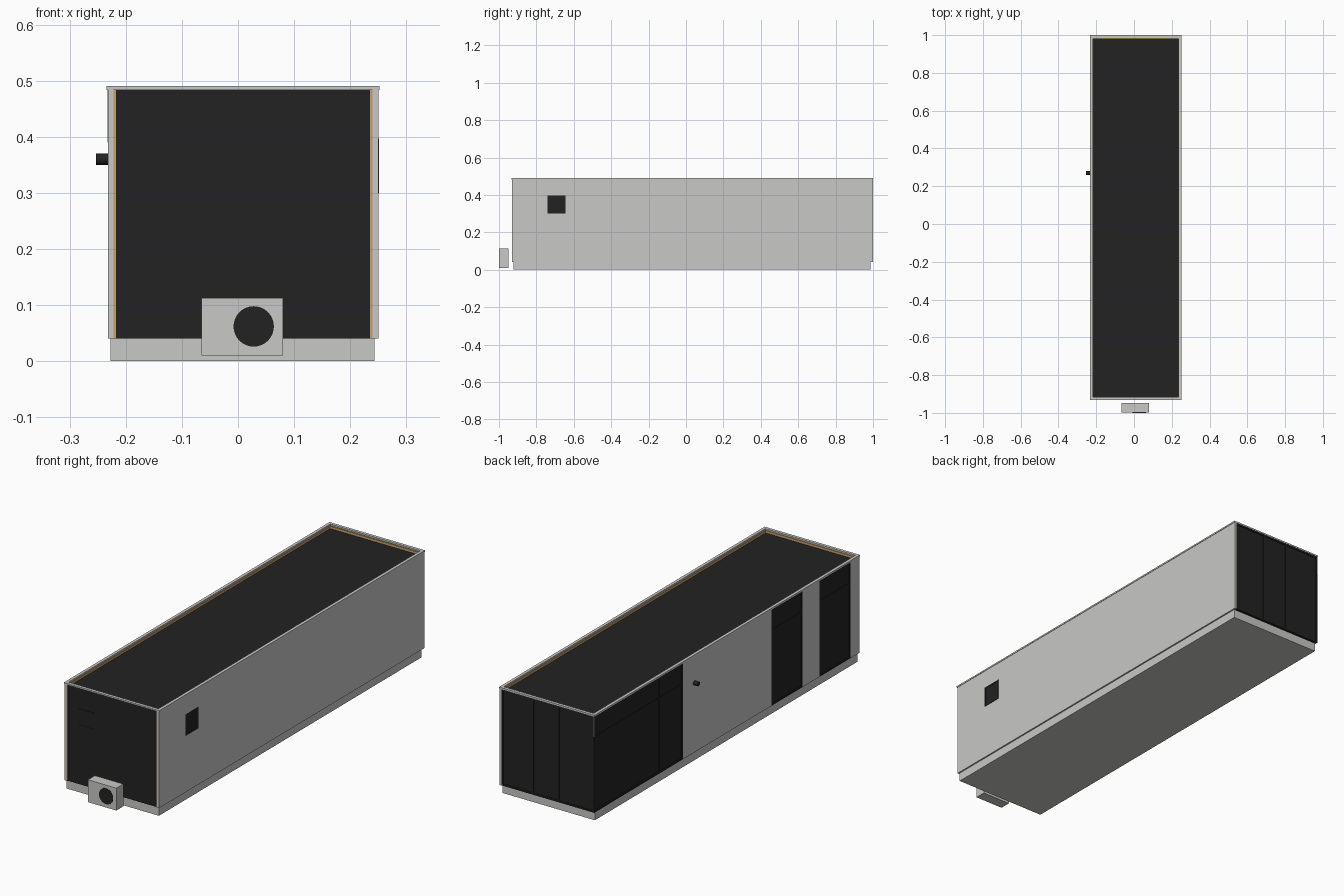
import bpy
import math

cube = bpy.data.objects.get("Cube")
if cube:
    bpy.data.objects.remove(cube, do_unlink=True)


def material(name, rgb):
    m = bpy.data.materials.new(name)
    m.use_nodes = True
    colour = (*rgb, 1)
    m.diffuse_color = colour
    m.node_tree.nodes["Principled BSDF"].inputs["Base Color"].default_value = colour
    return m


GREY = material("light grey", (0.58, 0.58, 0.57))
DARK = material("charcoal", (0.016, 0.016, 0.016))
WOOD = material("plywood tan", (0.58, 0.36, 0.15))


def box(name, xs, ys, zs, mat):
    spans = (xs, ys, zs)
    bpy.ops.mesh.primitive_cube_add(size=1, location=[sum(s) / 2 for s in spans])
    ob = bpy.context.object
    ob.name = name
    ob.scale = [abs(s[1] - s[0]) for s in spans]
    bpy.ops.object.transform_apply(location=False, rotation=False, scale=True)
    ob.data.materials.append(mat)
    return ob


def cylinder(name, centre, radius, depth, rotation, mat):
    bpy.ops.mesh.primitive_cylinder_add(vertices=32, radius=radius, depth=depth,
                                        location=centre, rotation=rotation)
    ob = bpy.context.object
    ob.name = name
    ob.data.materials.append(mat)
    bpy.ops.object.shade_smooth_by_angle()


def oriented(name, axis, depth, across, zs, mat):
    """Box whose thin direction is the given axis."""
    if axis == "x":
        box(name, depth, across, zs, mat)
    else:
        box(name, across, depth, zs, mat)


def glazing(name, axis, inner, outer, across, zs, bars=(), rail=None, w=0.008, sink=0.003):
    """Dark pane set slightly behind a flush frame with bars and a rail."""
    pane = outer - math.copysign(sink, outer - inner)
    oriented(name + "_pane", axis, (inner, pane), across, zs, DARK)
    a, b = across
    for i, c in enumerate((a + w / 2, b - w / 2, *bars)):
        oriented(f"{name}_upright_{i}", axis, (inner, outer), (c - w / 2, c + w / 2), zs, DARK)
    levels = [zs[0] + w / 2, zs[1] - w / 2] + ([rail] if rail else [])
    for i, c in enumerate(levels):
        oriented(f"{name}_rail_{i}", axis, (inner, outer), across, (c - w / 2, c + w / 2), DARK)


FLOOR, EAVE, TOP = 0.04, 0.483, 0.49
WALL = (FLOOR, EAVE)

# Plinth and roofed core
box("base", (-0.227, 0.243), (-0.922, 0.987), (0, FLOOR), GREY)
box("roof_core", (-0.217, 0.235), (-0.915, 0.98), (FLOOR, 0.472), DARK)

# Timber lining behind the walls
box("left_lining", (0.235, 0.24), (-0.929, 0.985), WALL, WOOD)
box("right_lining", (-0.222, -0.217), (-0.929, 0.985), WALL, WOOD)
box("front_lining", (-0.217, 0.235), (-0.92, -0.915), WALL, WOOD)
box("back_lining", (-0.217, 0.235), (0.98, 0.985), WALL, WOOD)

# Grey side walls, with openings left on the right side
box("left_wall", (0.24, 0.25), (-0.93, 1.0), WALL, GREY)
for i, ys in enumerate(((-0.29, 0.354), (-0.64, -0.517), (-0.93, -0.865))):
    box(f"right_wall_{i}", (-0.232, -0.222), ys, WALL, GREY)

# Dark front wall with an outlined hatch
box("front_wall", (-0.217, 0.235), (-0.927, -0.92), WALL, DARK)
glazing("front_hatch", "y", -0.925, -0.929, (-0.16, -0.081), (0.312, 0.387), w=0.003, sink=0.001)

# Glazing on the right side and back
glazing("corner_window", "x", -0.222, -0.232, (0.354, 0.999), WALL, bars=(0.52,), rail=0.385)
for i, ys in enumerate(((-0.517, -0.29), (-0.865, -0.64))):
    glazing(f"side_door_{i}", "x", -0.222, -0.232, ys, WALL, rail=0.385)
glazing("back_window", "y", 0.985, 0.999, (-0.231, 0.24), WALL, bars=(0.08, -0.05))
box("corner_trim", (-0.2325, -0.229), (0.996, 1.0), (0.39, EAVE), GREY)

# Small window on the left wall
glazing("left_window", "x", 0.245, 0.2515, (-0.74, -0.645), (0.30, 0.397), sink=0.001)

# Parapet cap around the roof
X0, X1, Y0, Y1, T = -0.234, 0.252, -0.932, 1.0, 0.014
CAP = (EAVE, TOP)
box("cap_right", (X0, X0 + T), (Y0, Y1), CAP, GREY)
box("cap_left", (X1 - T, X1), (Y0, Y1), CAP, GREY)
box("cap_front", (X0 + T, X1 - T), (Y0, Y0 + T), CAP, GREY)
box("cap_back", (X0 + T, X1 - T), (Y1 - T, Y1), CAP, GREY)

# Wall lamp
cylinder("wall_lamp", (-0.2425, 0.27, 0.36), 0.01, 0.021, (0, math.pi / 2, 0), DARK)

# Outdoor cooling unit with its fan
box("cooling_unit", (-0.065, 0.08), (-0.999, -0.948), (0.01, 0.113), GREY)
cylinder("cooling_fan", (0.028, -0.998, 0.062), 0.036, 0.004, (math.pi / 2, 0, 0), DARK)
